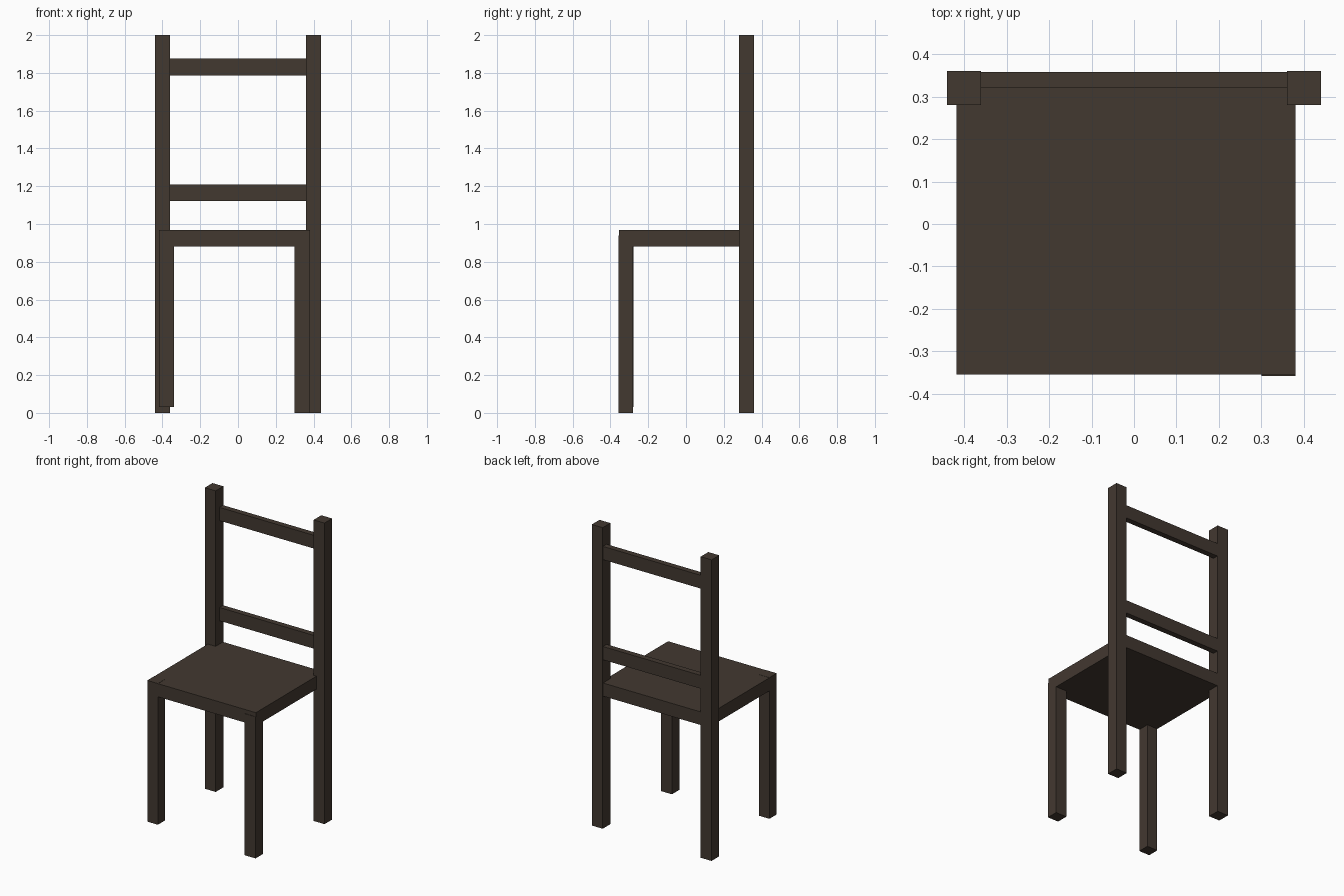
import bpy
import bmesh
from mathutils import Vector

if "Cube" in bpy.data.objects:
    bpy.data.objects.remove(bpy.data.objects["Cube"])

wood = bpy.data.materials.new("dark_wood")
wood.diffuse_color = (0.055, 0.04, 0.03, 1)
wood.use_nodes = True
wood.node_tree.nodes["Principled BSDF"].inputs["Base Color"].default_value = wood.diffuse_color


def box(name, x, y, z):
    """Box from (min, max) ranges on each axis."""
    lo, hi = Vector((x[0], y[0], z[0])), Vector((x[1], y[1], z[1]))
    bm = bmesh.new()
    bmesh.ops.create_cube(bm, size=1)
    bmesh.ops.scale(bm, vec=hi - lo, verts=bm.verts)
    mesh = bpy.data.meshes.new(name)
    bm.to_mesh(mesh)
    bm.free()
    mesh.materials.append(wood)
    obj = bpy.data.objects.new(name, mesh)
    obj.location = (lo + hi) / 2
    bpy.context.collection.objects.link(obj)
    return obj


# Tall back posts, which are also the rear legs
for side, cx in (("left", -0.40), ("right", 0.40)):
    box(f"back_post_{side}", (cx - 0.04, cx + 0.04), (0.28, 0.36), (0, 2))

# Front legs: the left one sits slightly higher than the right
box("front_leg_left", (-0.418, -0.34), (-0.355, -0.279), (0.03, 0.968))
box("front_leg_right", (0.30, 0.38), (-0.358, -0.281), (0, 0.94))

# Seat slab, running back between the posts
box("seat", (-0.418, 0.38), (-0.355, 0.357), (0.88, 0.967))

# Backrest rails
for name, z in (("lower_rail", 1.122), ("upper_rail", 1.787)):
    box(name, (-0.38, 0.38), (0.32, 0.358), (z, z + 0.088))
